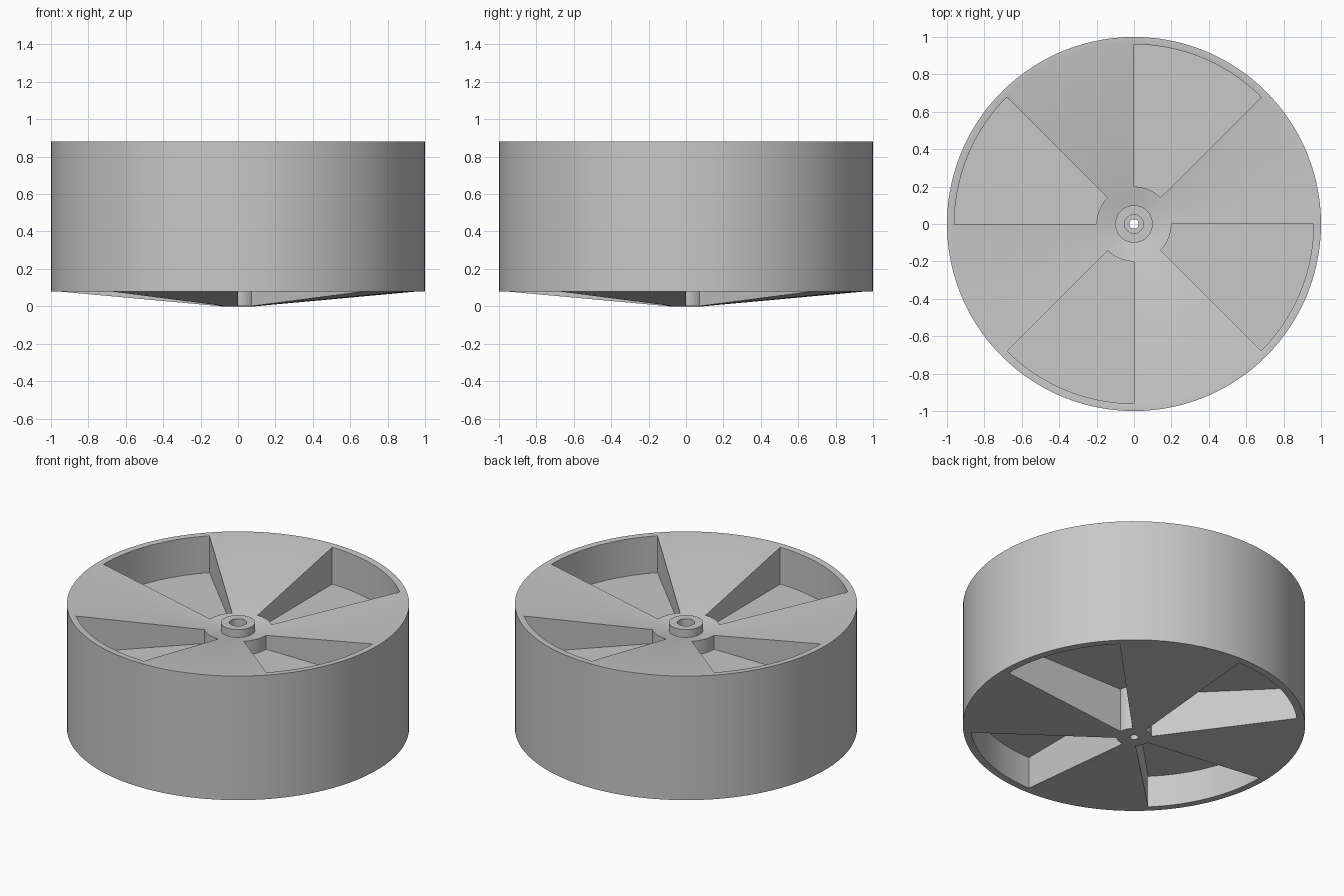
import bpy, bmesh
from math import cos, sin, pi, radians

cube = bpy.data.objects.get("Cube")
if cube:
    bpy.data.objects.remove(cube, do_unlink=True)

SEGMENTS = 128

grey = bpy.data.materials.new("light_grey")
grey.use_nodes = True
colour = (0.58, 0.58, 0.58, 1)
grey.diffuse_color = colour
grey.node_tree.nodes["Principled BSDF"].inputs["Base Color"].default_value = colour


def make_object(name, bm):
    bmesh.ops.recalc_face_normals(bm, faces=bm.faces)
    mesh = bpy.data.meshes.new(name)
    bm.to_mesh(mesh)
    bm.free()
    mesh.materials.append(grey)
    obj = bpy.data.objects.new(name, mesh)
    bpy.context.collection.objects.link(obj)
    return obj


def revolve(name, profile):
    """Turn a closed (radius, height) profile around the z axis."""
    bm = bmesh.new()
    rings = []
    for i in range(SEGMENTS):
        a = 2 * pi * (i + 0.5) / SEGMENTS
        rings.append([bm.verts.new((r * cos(a), r * sin(a), z)) for r, z in profile])
    for i, ring in enumerate(rings):
        after = rings[(i + 1) % SEGMENTS]
        for j in range(len(profile)):
            k = (j + 1) % len(profile)
            bm.faces.new((ring[j], after[j], after[k], ring[k]))
    return make_object(name, bm)


def wedge_cutters(name, start, inner, outer, low, high, steps=16):
    """Four 45 degree ring sectors, spaced a quarter turn apart."""
    bm = bmesh.new()
    for quarter in range(4):
        angles = [radians(start + 90 * quarter + 45 * i / steps) for i in range(steps + 1)]
        outline = [(outer * cos(a), outer * sin(a)) for a in angles]
        outline += [(inner * cos(a), inner * sin(a)) for a in reversed(angles)]
        base = [bm.verts.new((x, y, low)) for x, y in outline]
        top = [bm.verts.new((x, y, high)) for x, y in outline]
        bm.faces.new(base)
        bm.faces.new(top)
        for i in range(len(base)):
            j = (i + 1) % len(base)
            bm.faces.new((base[i], base[j], top[j], top[i]))
    obj = make_object(name, bm)
    obj.hide_render = True
    return obj


# Wheel body: shallow cone below, dished top, raised hub and stepped bore
wheel = revolve("wheel", [
    (0.025, 0), (0.09, 0), (0.965, 0.08), (1, 0.08),
    (1, 0.88), (0.97, 0.88), (0.1, 0.71), (0.1, 0.76),
    (0.05, 0.76), (0.05, 0.1), (0.025, 0.1)])

# Alternating wedge pockets in the top and the underside
cutters = [wedge_cutters("top_pocket_cutter", 45, 0.2, 0.96, 0.64, 1.2),
           wedge_cutters("bottom_pocket_cutter", 0, 0.102, 0.955, -0.3, 0.285)]

bpy.ops.object.select_all(action="DESELECT")
wheel.select_set(True)
bpy.context.view_layer.objects.active = wheel
for cutter in cutters:
    cut = wheel.modifiers.new(cutter.name, "BOOLEAN")
    cut.operation = "DIFFERENCE"
    cut.solver = "EXACT"
    cut.object = cutter
    bpy.ops.object.modifier_apply(modifier=cut.name)
    bpy.data.objects.remove(cutter, do_unlink=True)

bpy.ops.object.shade_smooth_by_angle(angle=radians(30))
